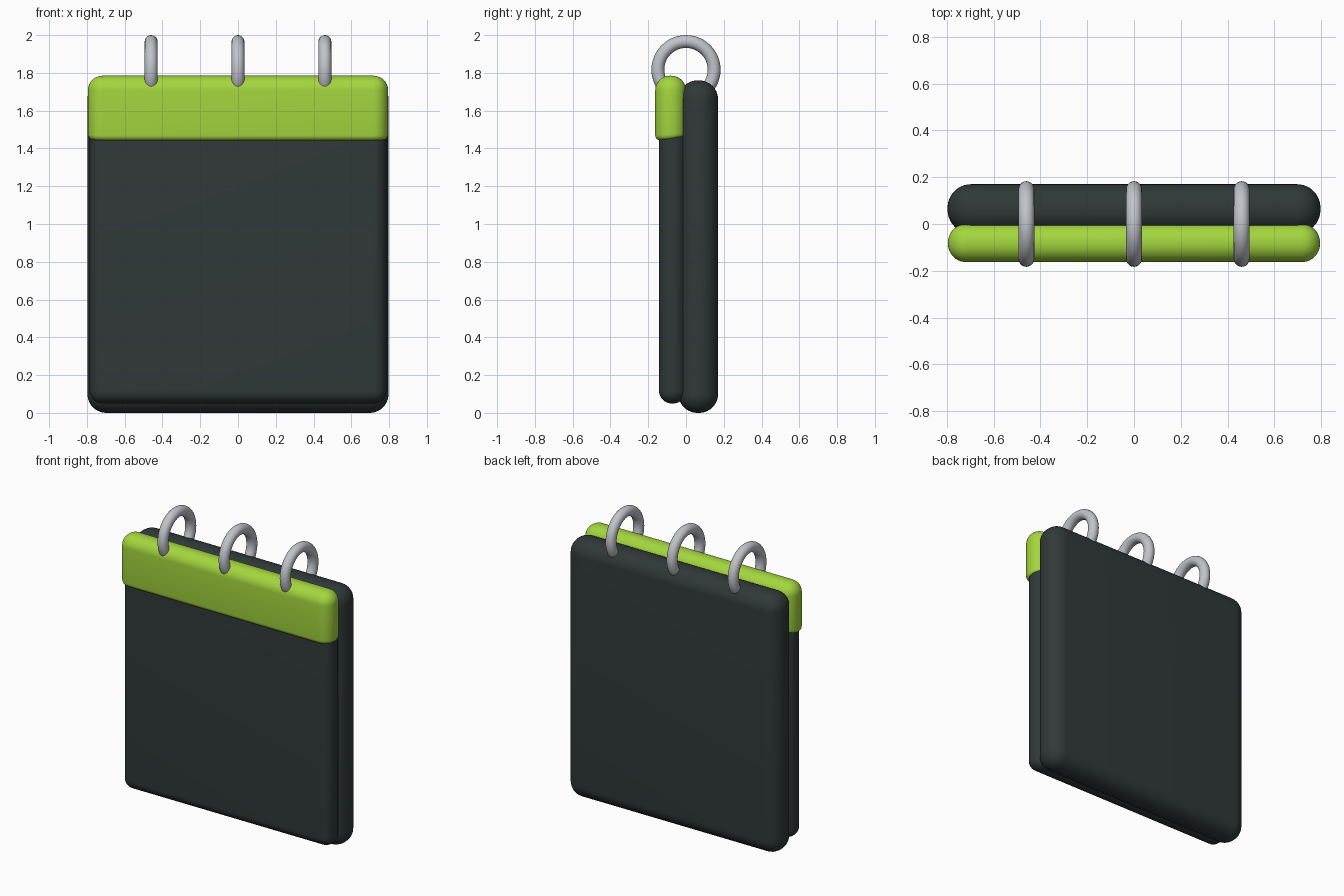
import bpy, bmesh
from math import pi

cube = bpy.data.objects.get("Cube")
if cube:
    bpy.data.objects.remove(cube, do_unlink=True)


def material(name, srgb):
    col = [(c / 255 / 12.92) if c < 11 else ((c / 255 + 0.055) / 1.055) ** 2.4 for c in srgb] + [1]
    m = bpy.data.materials.new(name)
    m.use_nodes = True
    m.diffuse_color = col
    bsdf = m.node_tree.nodes["Principled BSDF"]
    bsdf.inputs["Base Color"].default_value = col
    bsdf.inputs["Roughness"].default_value = 0.6
    return m


charcoal = material("charcoal", (48, 57, 56))
lime = material("lime green", (164, 214, 62))
silver = material("silver grey", (192, 196, 202))


def smooth(ob):
    bpy.ops.object.select_all(action="DESELECT")
    ob.select_set(True)
    bpy.context.view_layer.objects.active = ob
    bpy.ops.object.shade_smooth_by_angle(angle=pi / 4)


def slab(name, half_x, y0, y1, z0, z1, radius, mat, bottom_radius=None, slant=0):
    """Upright plate with rounded edges; the bottom rim may be tighter and slanted."""
    bm = bmesh.new()
    bmesh.ops.create_cube(bm, size=2)
    for v in bm.verts:
        back, low = v.co.y > 0, v.co.z < 0
        v.co = (v.co.x * half_x, y1 if back else y0, z0 if low else z1)
        if back and low:
            v.co.z += slant

    def rim(e):
        return all(v.co.z < z0 + slant + 0.001 for v in e.verts)

    edges = [e for e in bm.edges if bottom_radius is None or not rim(e)]
    bmesh.ops.bevel(bm, geom=edges, offset=radius, offset_type="OFFSET",
                    segments=10, profile=0.5, affect="EDGES", clamp_overlap=True)
    if bottom_radius:
        bmesh.ops.bevel(bm, geom=[e for e in bm.edges if rim(e)], offset=bottom_radius,
                        offset_type="OFFSET", segments=5, profile=0.5,
                        affect="EDGES", clamp_overlap=True)
    mesh = bpy.data.meshes.new(name)
    bm.to_mesh(mesh)
    bm.free()
    mesh.materials.append(mat)
    ob = bpy.data.objects.new(name, mesh)
    bpy.context.collection.objects.link(ob)
    smooth(ob)


# Back board, page block and the band across the top
slab("back_board", 0.797, -0.04, 0.17, 0, 1.76, 0.1, charcoal)
slab("front_pages", 0.785, -0.143, 0, 0.05, 1.7, 0.068, charcoal)
slab("top_band", 0.795, -0.163, 0, 1.44, 1.785, 0.078, lime, 0.03, 0.012)

# Binding rings
for side, x in (("right", -0.46), ("middle", 0), ("left", 0.46)):
    bpy.ops.mesh.primitive_torus_add(location=(x, 0, 1.817), rotation=(0, pi / 2, 0),
                                     major_radius=0.149, minor_radius=0.034,
                                     major_segments=48, minor_segments=20)
    ring = bpy.context.object
    ring.name = side + "_binding_ring"
    ring.data.materials.append(silver)
    smooth(ring)
